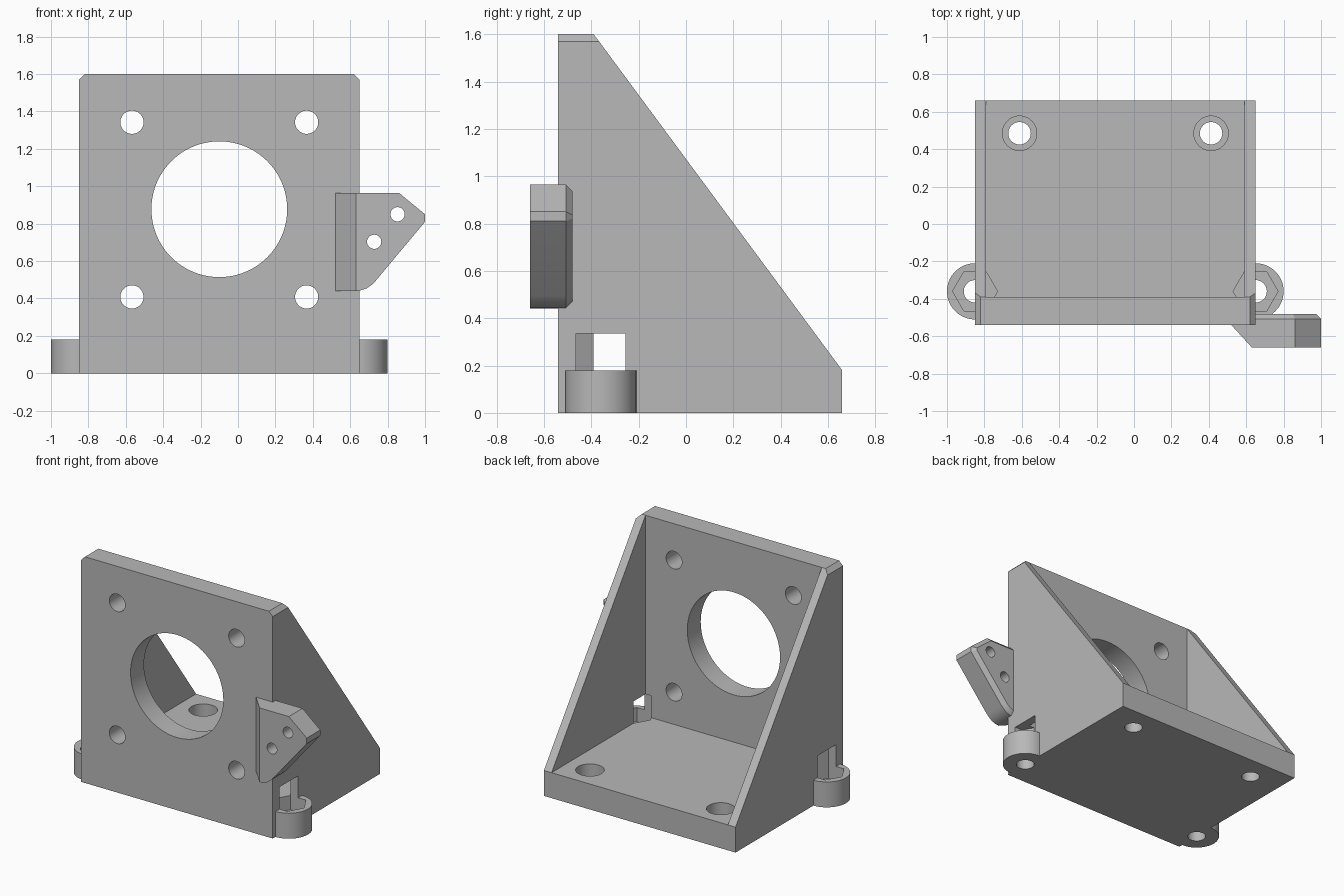
import bpy, bmesh, math
from mathutils import Vector, Matrix

cube = bpy.data.objects.get("Cube")
if cube:
    bpy.data.objects.remove(cube, do_unlink=True)

grey = bpy.data.materials.new("plain grey")
grey.use_nodes = True
grey.diffuse_color = (0.48, 0.48, 0.48, 1)
grey.node_tree.nodes["Principled BSDF"].inputs["Base Color"].default_value = grey.diffuse_color


def add_object(name, bm):
    bmesh.ops.recalc_face_normals(bm, faces=bm.faces)
    mesh = bpy.data.meshes.new(name)
    bm.to_mesh(mesh)
    bm.free()
    mesh.materials.append(grey)
    obj = bpy.data.objects.new(name, mesh)
    bpy.context.collection.objects.link(obj)
    return obj


def prism(points, offset):
    """Extrude a flat outline; returns the bmesh."""
    bm = bmesh.new()
    face = bm.faces.new([bm.verts.new(p) for p in points])
    new = bmesh.ops.extrude_face_region(bm, geom=[face])["geom"]
    bmesh.ops.translate(bm, vec=offset, verts=[v for v in new if isinstance(v, bmesh.types.BMVert)])
    return bm


def box(name, lo, hi):
    bm = prism([(lo[0], lo[1], lo[2]), (hi[0], lo[1], lo[2]), (hi[0], hi[1], lo[2]),
                (lo[0], hi[1], lo[2])], (0, 0, hi[2] - lo[2]))
    return add_object(name, bm)


def cylinder(name, start, end, radius, sides=64):
    """Cylinder between two points along z or y."""
    start, end = Vector(start), Vector(end)
    axis = end - start
    rot = axis.to_track_quat("Z", "Y").to_matrix().to_4x4()
    bm = bmesh.new()
    bmesh.ops.create_cone(bm, cap_ends=True, segments=sides, radius1=radius, radius2=radius,
                          depth=axis.length, matrix=Matrix.Translation((start + end) / 2) @ rot)
    return add_object(name, bm)


def combine(target, tool, operation="DIFFERENCE"):
    """Apply a boolean and discard the tool object."""
    mod = target.modifiers.new("cut", "BOOLEAN")
    mod.operation, mod.object, mod.solver = operation, tool, "EXACT"
    bpy.context.view_layer.objects.active = target
    bpy.ops.object.modifier_apply(modifier=mod.name)
    bpy.data.objects.remove(tool, do_unlink=True)


# Main body: triangular side profile swept across the width
LEFT, RIGHT, FRONT, BACK, BASE, TOP = -0.85, 0.65, -0.54, 0.66, 0.18, 1.6
INNER = -0.39
MID = (LEFT + RIGHT) / 2
profile = [(FRONT, 0), (BACK, 0), (BACK, BASE), (INNER, TOP), (FRONT, TOP)]
bm = prism([(LEFT, y, z) for y, z in profile], (RIGHT - LEFT, 0, 0))

# Chamfered upper corners
for side, x in ((-1, LEFT), (1, RIGHT)):
    cut = bmesh.ops.bisect_plane(bm, geom=bm.verts[:] + bm.edges[:] + bm.faces[:],
                                 plane_co=(x, 0, TOP - 0.03), plane_no=(side, 0, 1), clear_outer=True)
    edges = [e for e in cut["geom_cut"] if isinstance(e, bmesh.types.BMEdge)]
    bmesh.ops.contextual_create(bm, geom=edges)
body = add_object("mount_body", bm)

# Hollow between the side walls
combine(body, box("hollow", (LEFT + 0.06, INNER, BASE), (RIGHT - 0.06, 1, 2)))

# Round fixing ears with nut pockets that open through the side walls
for x in (LEFT, RIGHT):
    combine(body, cylinder("ear", (x, -0.36, 0), (x, -0.36, BASE), 0.15), "UNION")
for x in (LEFT, RIGHT):
    hexagon = [(x + 0.12 * math.cos(i * math.pi / 3), -0.36 + 0.12 * math.sin(i * math.pi / 3), 0.08)
               for i in range(6)]
    combine(body, add_object("nut_pocket", prism(hexagon, (0, 0, 0.255))))
    combine(body, cylinder("ear_hole", (x, -0.36, -0.1), (x, -0.36, 0.2), 0.06, 48))

# Large opening and four bolt holes in the front plate
combine(body, cylinder("opening", (MID, -0.7, 0.877), (MID, -0.3, 0.877), 0.363, 96))
for sx in (-1, 1):
    for sz in (-1, 1):
        x, z = MID + sx * 0.467, 0.875 + sz * 0.467
        combine(body, cylinder("bolt_hole", (x, -0.7, z), (x, -0.3, z), 0.062, 48))

# Counterbored holes in the base
for sx in (-1, 1):
    x = MID + sx * 0.512
    combine(body, cylinder("base_hole", (x, 0.485, -0.1), (x, 0.485, 0.3), 0.06, 48))
    combine(body, cylinder("counterbore", (x, 0.485, 0.07), (x, 0.485, 0.3), 0.092, 48))

# Side bracket on the front plate
outline = [(0.52, 0.965), (0.86, 0.965), (1, 0.85), (1, 0.81), (0.737, 0.495),
           (0.715, 0.473), (0.69, 0.455), (0.66, 0.444), (0.63, 0.44), (0.52, 0.44)]
bm = prism([(x, -0.66, z) for x, z in outline], (0, 0.18, 0))
rim = [e for e in bm.edges if all(v.co.y > -0.5 for v in e.verts)]
bmesh.ops.bevel(bm, geom=rim, offset=0.028, segments=1, affect="EDGES", clamp_overlap=False)

# Sloped face where the bracket meets the plate
cut = bmesh.ops.bisect_plane(bm, geom=bm.verts[:] + bm.edges[:] + bm.faces[:],
                             plane_co=(0.52, -0.54, 0), plane_no=(-0.12, -0.11, 0), clear_outer=True)
bmesh.ops.contextual_create(bm, geom=[e for e in cut["geom_cut"] if isinstance(e, bmesh.types.BMEdge)])
bracket = add_object("side_bracket", bm)
for x, z in ((0.853, 0.85), (0.728, 0.703)):
    combine(bracket, cylinder("bracket_hole", (x, -0.8, z), (x, -0.3, z), 0.038, 32))

# Smooth the round surfaces, keep the edges crisp
for obj in (body, bracket):
    bpy.ops.object.select_all(action="DESELECT")
    obj.select_set(True)
    bpy.context.view_layer.objects.active = obj
    bpy.ops.object.shade_smooth_by_angle(angle=math.radians(25))
